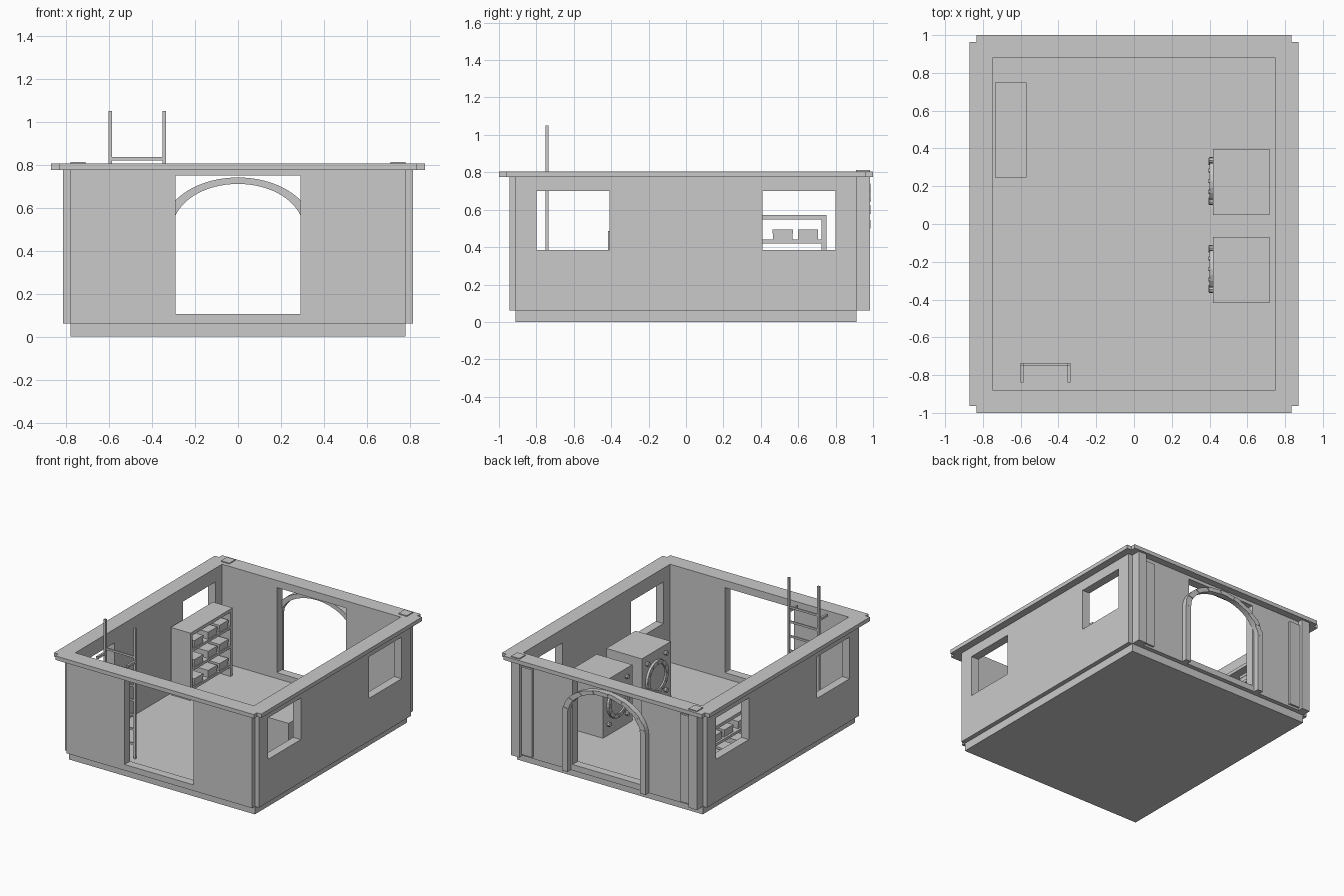
import bpy, bmesh, math
from mathutils import Vector, Matrix

if "Cube" in bpy.data.objects:
    bpy.data.objects.remove(bpy.data.objects["Cube"])

GREY = (0.59, 0.59, 0.59, 1)
grey = bpy.data.materials.new("plain_grey")
grey.use_nodes = True
grey.diffuse_color = GREY
grey.node_tree.nodes["Principled BSDF"].inputs["Base Color"].default_value = GREY


def finish(name, bm):
    bmesh.ops.recalc_face_normals(bm, faces=bm.faces)
    mesh = bpy.data.meshes.new(name)
    bm.to_mesh(mesh)
    bm.free()
    mesh.materials.append(grey)
    obj = bpy.data.objects.new(name, mesh)
    bpy.context.collection.objects.link(obj)
    return obj


def add_box(bm, x, y, z):
    """Box from (low, high) ranges."""
    verts = bmesh.ops.create_cube(bm, size=1)["verts"]
    for v in verts:
        v.co = Vector([(lo + hi) / 2 + c * (hi - lo) for c, (lo, hi) in zip(v.co, (x, y, z))])


def boxes(name, *ranges):
    bm = bmesh.new()
    for r in ranges:
        add_box(bm, *r)
    return finish(name, bm)


def prism(bm, points, offset):
    """Extrude a flat outline by an offset vector."""
    face = bm.faces.new([bm.verts.new(p) for p in points])
    out = bmesh.ops.extrude_face_region(bm, geom=[face])["geom"]
    bmesh.ops.translate(bm, vec=offset, verts=[g for g in out if isinstance(g, bmesh.types.BMVert)])
    if face.is_valid and all(len(e.link_faces) == 1 for e in face.edges):
        bm.faces.remove(face)


def notched_block(name, w, d, notch, z0, z1):
    """Rectangle with a square bite out of each corner."""
    quarter = [(w, d - notch), (w - notch, d - notch), (w - notch, d)]
    pts = []
    for sx, sy in ((1, 1), (-1, 1), (-1, -1), (1, -1)):
        part = quarter if sx * sy > 0 else quarter[::-1]
        pts += [(sx * x, sy * y, z0) for x, y in part]
    bm = bmesh.new()
    prism(bm, pts, (0, 0, z1 - z0))
    return finish(name, bm)


def cut(obj, *ranges):
    """Cut boxes out of an object and bake the result."""
    for r in ranges:
        cutter = boxes("cutter", r)
        cutter.hide_render = True
        mod = obj.modifiers.new("cut", "BOOLEAN")
        mod.operation, mod.solver, mod.object = "DIFFERENCE", "EXACT", cutter
        deps = bpy.context.evaluated_depsgraph_get()
        mesh = bpy.data.meshes.new_from_object(obj.evaluated_get(deps))
        obj.modifiers.clear()
        obj.data = mesh
        bpy.data.objects.remove(cutter)


# Base slab, walls with raised door sills, and top rim
FLOOR = 0.06
boxes("base_slab", ((-.78, .78), (-.912, .912), (0, FLOOR)))
walls = notched_block("walls", .814, .945, .034, FLOOR, .775)
cut(walls,
    ((-.75, .75), (-.88, .88), (0, .9)),
    ((-.29, .29), (-1.1, 1.1), (.105, .75)),
    ((-1, 1), (-.80, -.41), (.385, .70)),
    ((-1, 1), (.41, .80), (.385, .70)))
rim = notched_block("top_rim", .87, 1.0, .037, .775, .805)
cut(rim, ((-.75, .75), (-.88, .88), (.7, .9)))


def mirrored(side, a, b):
    return tuple(sorted((side * a, side * b)))


# Back corner pilasters and flat panels beside them
for side, label in ((1, "left"), (-1, "right")):
    boxes(label + "_pilaster", (mirrored(side, .71, .78), (.91, .983), (.06, .812)))
    boxes(label + "_back_panel", (mirrored(side, .62, .71), (.94, .96), (.075, .74)))

# Back archway: posts and separate arch stones
SPRING = 0.5
boxes("arch_posts", *[(mirrored(s, .305, .35), (.94, .985), (.06, SPRING)) for s in (-1, 1)])


def arch_point(angle, a, h):
    return (a * math.cos(angle), .94, SPRING + h * math.sin(angle))


bm = bmesh.new()
STONES = 17
for i in range(STONES):
    t0, t1 = math.pi * i / STONES, math.pi * (i + 1) / STONES
    tm = (t0 + t1) / 2
    outline = [arch_point(t, .305, .21) for t in (t0, tm, t1)]
    outline += [arch_point(t, .35, .24) for t in (t1, tm, t0)]
    prism(bm, outline, (0, .041 if i % 2 else .046, 0))
finish("arch_stones", bm)

# Ladder with wall brackets
LX = (-.602, -.352)
posts = [((x, x + .016), (-.75, -.735), (FLOOR, 1.05)) for x in LX]
arms = [((x, x + .016), (-.84, -.74), (.785, .803)) for x in LX]
rungs = [((-.59, -.345), (-.748, -.737), (.82 - .11 * i, .835 - .11 * i)) for i in range(7)]
boxes("ladder", *posts, *arms, *rungs)

# Storage shelf: stacked bays with three rows of lidded crates
SX = (-.736, -.57)
LEVELS = (.15, .295, .44)
TOPS = (.275, .42, .547)
boards = [(SX, (.245, .75), (z - .02, z)) for z in LEVELS]
ends = [(SX, (y, y + .025), (low, high)) for y in (.245, .725)
        for low, high in zip((FLOOR,) + LEVELS, (.13,) + TOPS)]
boxes("shelf", *ends, *boards, (SX, (.245, .75), (.547, .572)))
crates, lids = [], []
for z in LEVELS:
    for y in (.35, .517, .652):
        crates.append(((-.72, -.577), (y - .053, y + .053), (z, z + .034)))
        lids.append(((-.722, -.574), (y - .054, y + .054), (z + .034, z + .055)))
boxes("crates", *crates)
boxes("crate_lids", *lids)


# Two machines, each with a round door, bolts and corner knobs
def disc(bm, x0, x1, y, z, r, n):
    pts = [(x1, y + r * math.cos(2 * math.pi * i / n), z + r * math.sin(2 * math.pi * i / n))
           for i in range(n)]
    prism(bm, pts, (x0 - x1, 0, 0))


def ring(bm, x0, x1, y, z, inner, outer, n):
    """Square section spun about the x direction."""
    verts = [bm.verts.new((x, y, z + r)) for x, r in
             ((x0, inner), (x0, outer), (x1, outer), (x1, inner))]
    edges = [bm.edges.new((verts[k - 1], verts[k])) for k in range(4)]
    bmesh.ops.spin(bm, geom=verts + edges, cent=(0, y, z), axis=(1, 0, 0),
                   angle=2 * math.pi, steps=n, use_merge=True)
    bmesh.ops.remove_doubles(bm, verts=bm.verts, dist=.0002)


for label, y0 in (("back", .047), ("front", -.418)):
    boxes(label + "_machine", ((.418, .717), (y0, y0 + .35), (FLOOR, .485)))
    cy, cz = y0 + .18, .285
    bm = bmesh.new()
    ring(bm, .4, .42, cy, cz, .096, .127, 24)
    finish(label + "_machine_door_ring", bm)
    bm = bmesh.new()
    disc(bm, .412, .42, cy, cz, .097, 24)
    for i in range(12):
        a = 2 * math.pi * i / 12
        disc(bm, .395, .402, cy + .112 * math.cos(a), cz + .112 * math.sin(a), .011, 6)
    for sy in (-1, 1):
        for sz in (-1, 1):
            disc(bm, .398, .42, cy + sy * .11, cz + sz * .14, .016, 8)
    finish(label + "_machine_door_details", bm)
